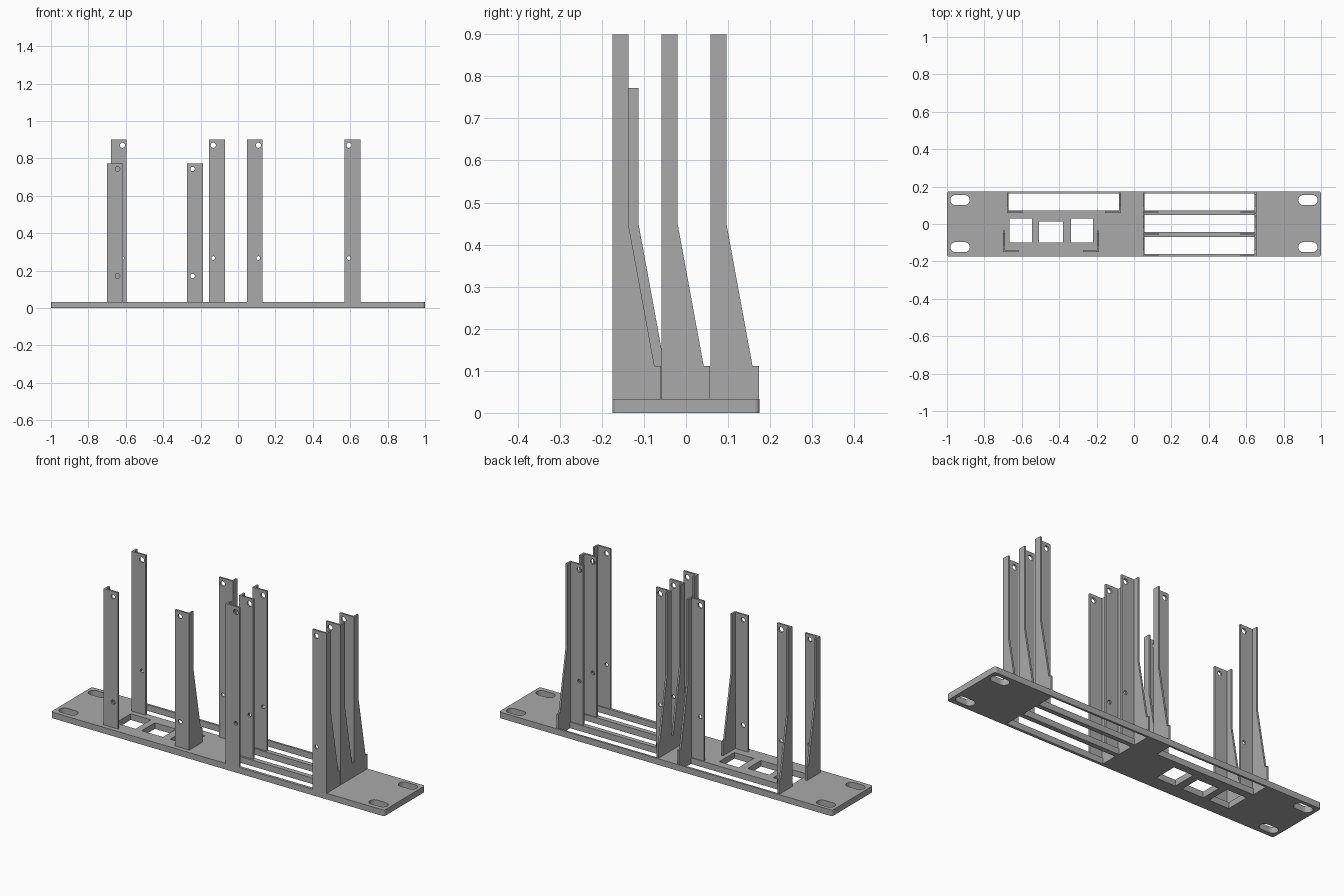
import bpy, bmesh
from math import sin, cos, pi
from mathutils import Matrix

cube = bpy.data.objects.get("Cube")
if cube:
    bpy.data.objects.remove(cube, do_unlink=True)

grey = bpy.data.materials.new("mid grey")
grey.use_nodes = True
COLOUR = (0.4, 0.4, 0.4, 1)
grey.diffuse_color = COLOUR
grey.node_tree.nodes["Principled BSDF"].inputs["Base Color"].default_value = COLOUR

BASE = 0.033      # plate thickness
T = 0.01          # bracket sheet thickness
FLANGE = 0.085    # flange width
DEPTH = 0.115     # bay depth

# Directions in which a flat outline is stood up
FLAT = Matrix.Identity(4)
SIDE = Matrix(((0, 0, 1, 0), (1, 0, 0, 0), (0, 1, 0, 0), (0, 0, 0, 1)))
FRONT = Matrix(((1, 0, 0, 0), (0, 0, -1, 0), (0, 1, 0, 0), (0, 0, 0, 1)))


def rounded(x0, x1, y0, y1, r, steps=6):
    """Rectangle outline with rounded corners."""
    pts = []
    corners = ((x1 - r, y1 - r), (x0 + r, y1 - r), (x0 + r, y0 + r), (x1 - r, y0 + r))
    for q, (cx, cy) in enumerate(corners):
        for i in range(steps + 1):
            a = (q + i / steps) * pi / 2
            pts.append((cx + r * cos(a), cy + r * sin(a)))
    return pts


def rect(x0, x1, y0, y1):
    return [(x0, y0), (x1, y0), (x1, y1), (x0, y1)]


def circle(cx, cy, r, n=24):
    return [(cx + r * cos(2 * pi * i / n), cy + r * sin(2 * pi * i / n)) for i in range(n)]


def sheet(name, outlines, thickness, direction, offset):
    """Flat sheet centred on offset; outlines after the first are holes."""
    curve = bpy.data.curves.new(name, 'CURVE')
    curve.dimensions = '2D'
    curve.fill_mode = 'BOTH'
    curve.extrude = thickness / 2
    for pts in outlines:
        spline = curve.splines.new('POLY')
        spline.points.add(len(pts) - 1)
        for p, (x, y) in zip(spline.points, pts):
            p.co = (x, y, 0, 1)
        spline.use_cyclic_u = True
    temp = bpy.data.objects.new(name + "_outline", curve)
    bpy.context.collection.objects.link(temp)
    graph = bpy.context.evaluated_depsgraph_get()
    mesh = bpy.data.meshes.new_from_object(temp.evaluated_get(graph))
    bpy.data.objects.remove(temp, do_unlink=True)
    bpy.data.curves.remove(curve)

    bm = bmesh.new()
    bm.from_mesh(mesh)
    bmesh.ops.remove_doubles(bm, verts=bm.verts, dist=0.0001)
    bm.transform(Matrix.Translation(offset) @ direction)
    bmesh.ops.recalc_face_normals(bm, faces=bm.faces)
    for f in bm.faces:
        f.smooth = False
        f.material_index = 0
    bm.to_mesh(mesh)
    bm.free()
    mesh.materials.clear()
    mesh.materials.append(grey)
    obj = bpy.data.objects.new(name, mesh)
    bpy.context.collection.objects.link(obj)


def bracket(name, x, inward, y, top, inset, holes):
    """Angle bracket: tapering side wall plus a front flange with screw holes."""
    wall = [(0, BASE), (DEPTH, BASE), (DEPTH, 0.112), (0.1, 0.112),
            (0.038, 0.45), (0.038, top), (0, top)]
    sheet(name + "_wall", [wall], T, SIDE, (x + inward * T / 2, y, 0))
    a, b = sorted((x + inward * T, x + inward * FLANGE))
    hx = x + inward * (FLANGE - inset)
    outlines = [rect(a, b, BASE, top)] + [circle(hx, z, r) for z, r in holes]
    sheet(name + "_flange", outlines, T, FRONT, (0, y + T / 2, 0))


# Bays: name, left x, right x, front y, height, hole inset, holes (height, radius)
TALL = ((0.87, 0.014), (0.267, 0.01))
SHORT = ((0.743, 0.012), (0.171, 0.012))
bays = [("front_bay", 0.047, 0.655, -0.175, 0.9, 0.023, TALL),
        ("middle_bay", 0.047, 0.655, -0.058, 0.9, 0.023, TALL),
        ("rear_bay", 0.047, 0.655, 0.058, 0.9, 0.023, TALL),
        ("right_rear_bay", -0.68, -0.07, 0.058, 0.9, 0.023, TALL),
        ("port_bay", -0.70, -0.187, -0.151, 0.772, 0.029, SHORT)]

# Base plate openings: bay windows, ports and mounting slots
cuts = [rect(x0 + T, x1 - T, y + 0.015, y + 0.106)
        for name, x0, x1, y, *_ in bays if name != "port_bay"]
cuts += [rect(-0.665, -0.545, -0.1, 0.03),
         rect(-0.508, -0.38, -0.1, 0.013),
         rect(-0.337, -0.22, -0.1, 0.03)]
for sx in (-0.93, 0.93):
    for sy in (-0.124, 0.128):
        cuts.append(rounded(sx - 0.052, sx + 0.052, sy - 0.027, sy + 0.027, 0.0269))
sheet("base_plate", [rounded(-1, 1, -0.175, 0.175, 0.013)] + cuts, BASE, FLAT, (0, 0, BASE / 2))

# Bracket pairs
for name, x0, x1, y, top, inset, holes in bays:
    bracket(name + "_right_bracket", x0, 1, y, top, inset, holes)
    bracket(name + "_left_bracket", x1, -1, y, top, inset, holes)
